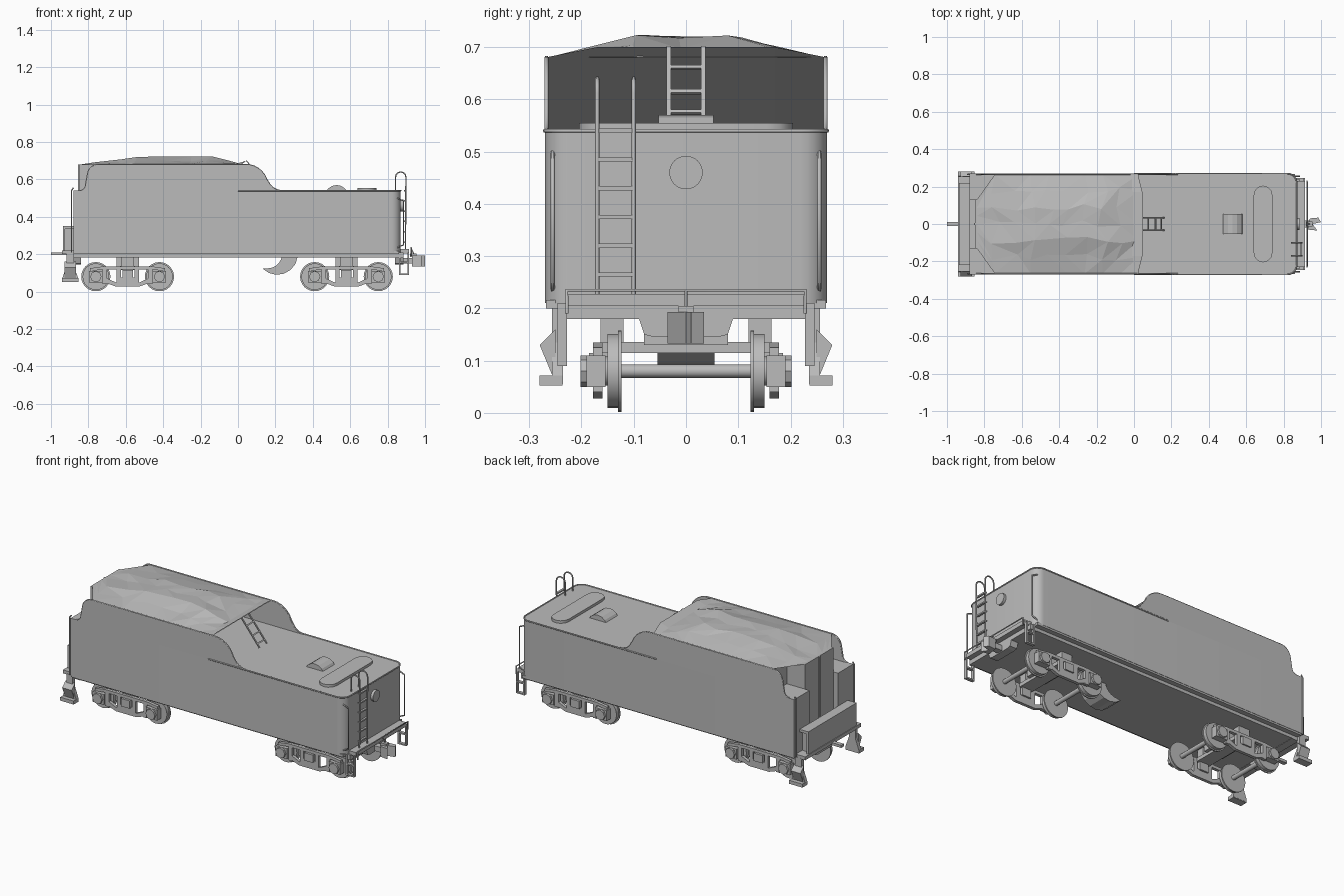
import bpy, bmesh, math, random
from mathutils import Vector

if "Cube" in bpy.data.objects:
    bpy.data.objects.remove(bpy.data.objects["Cube"])
random.seed(4)

# Main dimensions
SIDE, SILL, DECK, CREST = .27, .21, .54, .68
FRONT, REAR, GATE, BULKHEAD = -.88, .87, -.85, -.73
GATE_WIDTH, AXLE_HEIGHT, AXLE_OFFSET, WHEEL_RADIUS = .13, .08, .17, .078
SIDES = (-1, 1)

COLOUR = (.5, .5, .5, 1)
grey = bpy.data.materials.new("plain_grey")
grey.use_nodes = True
grey.diffuse_color = COLOUR
grey.node_tree.nodes["Principled BSDF"].inputs["Base Color"].default_value = COLOUR


def link(name, data):
    data.materials.append(grey)
    ob = bpy.data.objects.new(name, data)
    bpy.context.collection.objects.link(ob)
    return ob


def finish(name, bm):
    mesh = bpy.data.meshes.new(name)
    bm.to_mesh(mesh)
    bm.free()
    return link(name, mesh)


def prism(name, outline, span, axis='y', smooth=False):
    """Extrude a closed outline along one axis."""
    low, high = sorted(span)
    place = {'x': lambda a, b, t: (t, a, b),
             'y': lambda a, b, t: (a, t, b),
             'z': lambda a, b, t: (a, b, t)}[axis]
    bm = bmesh.new()
    face = bm.faces.new([bm.verts.new(place(a, b, low)) for a, b in outline])
    grown = bmesh.ops.extrude_face_region(bm, geom=[face])["geom"]
    moved = [v for v in grown if isinstance(v, bmesh.types.BMVert)]
    bmesh.ops.translate(bm, verts=moved, vec=Vector(place(0, 0, high - low)))
    bmesh.ops.recalc_face_normals(bm, faces=bm.faces)
    ob = finish(name, bm)
    if smooth:
        bpy.ops.object.select_all(action='DESELECT')
        ob.select_set(True)
        bpy.context.view_layer.objects.active = ob
        bpy.ops.object.shade_smooth_by_angle(angle=math.radians(35))
    return ob


def box(name, x, y, z):
    (left, right), (near, far) = x, y
    return prism(name, [(left, near), (right, near), (right, far), (left, far)], z, 'z')


def around(centre, half):
    return (centre - half, centre + half)


def both(half):
    return around(0, half)


def arc(x, y, radius, start, end, steps=6):
    angles = [math.radians(start + (end - start) * i / steps) for i in range(steps + 1)]
    return [(x + radius * math.cos(a), y + radius * math.sin(a)) for a in angles]


def disc(name, a, b, radius, span, axis='y', sides=24):
    outline = arc(a, b, radius, 0, 360, sides)[:-1]
    return prism(name, outline, span, axis, smooth=True)


def mirrored(half_outline):
    """Complete a half outline across the centre line."""
    return half_outline + [(-a, b) for a, b in reversed(half_outline)]


def tube(name, points, radius=.004):
    curve = bpy.data.curves.new(name, 'CURVE')
    curve.dimensions = '3D'
    curve.bevel_depth, curve.bevel_resolution = radius, 1
    curve.use_fill_caps = True
    spline = curve.splines.new('POLY')
    spline.points.add(len(points) - 1)
    for point, co in zip(spline.points, points):
        point.co = (*co, 1)
    return link(name, curve)


# Water tank with rounded rear corners and a recessed coal gate
rounded = arc(.82, -.22, .05, -90, 0) + arc(.82, .22, .05, 0, 90)
recess = [(FRONT, GATE_WIDTH), (GATE, GATE_WIDTH), (GATE, -GATE_WIDTH), (FRONT, -GATE_WIDTH)]
tank = [(FRONT, -SIDE)] + rounded + [(FRONT, SIDE)] + recess
prism("tank", tank, (SILL, DECK), 'z', smooth=True)
tube("tank_rim", [(x, y, DECK) for x, y in [(0, -SIDE)] + rounded + [(0, SIDE)]])

# Curved bunker side walls
crest = (arc(-.845, .57, .03, -90, -15) + arc(-.745, .62, .06, 165, 90)
         + arc(.04, .56, .12, 90, 20) + arc(.235, .62, .08, 205, 270))
for s in SIDES:
    prism("bunker_wall", crest, (s * .262, s * SIDE))
    tube("bunker_wall_bead", [(x, s * (SIDE - .003), z) for x, z in crest])

# Coal gate and front bulkhead
box("coal_gate", (GATE, BULKHEAD), both(GATE_WIDTH), (DECK, CREST))
box("coal_gate_post", around(GATE, .006), both(.006), (SILL, CREST))
box("front_bulkhead", around(BULKHEAD, .005), both(SIDE - .005), (DECK, CREST))

# Coal mound with uneven flat facets
bm = bmesh.new()
LENGTHWISE, ACROSS = 9, 6
grid = []
for i in range(LENGTHWISE + 1):
    row = []
    for j in range(ACROSS + 1):
        u, v = i / LENGTHWISE, 2 * j / ACROSS - 1
        x = -.84 + .865 * u
        y = v * (GATE_WIDTH if i == 0 else SIDE - .005)
        z = CREST + .043 * min(1, 3 * u, 5 * (1 - u)) * min(1, 1.5 * (1 - abs(v)))
        if 0 < i < LENGTHWISE and 0 < j < ACROSS:
            x += random.uniform(-.03, .03)
            y += random.uniform(-.02, .02)
            z -= random.uniform(0, .007)
        row.append(bm.verts.new((x, y, z)))
    grid.append(row)
for row, following in zip(grid, grid[1:]):
    for j in range(ACROSS):
        a, b, c, d = row[j], following[j], following[j + 1], row[j + 1]
        if random.random() < .5:
            a, b, c, d = b, c, d, a
        bm.faces.new((a, b, c))
        bm.faces.new((a, c, d))
finish("coal", bm)

# Overhanging slope sheet behind the coal
bm = bmesh.new()
lip = [(.02, -SIDE, CREST), (.045, -.17, .7), (.045, .17, .7), (.02, SIDE, CREST)]
edge = [bm.verts.new(p) for p in lip]
foot = [bm.verts.new((-.25, y, DECK)) for x, y, z in lip]
back = [bm.verts.new((-.02, y, CREST)) for x, y, z in lip]
for i in range(len(lip) - 1):
    bm.faces.new((edge[i + 1], edge[i], foot[i], foot[i + 1]))
    bm.faces.new((edge[i], edge[i + 1], back[i + 1], back[i]))
finish("slope_sheet", bm)

# Deck hatches and the short sloping ladder
capsule = arc(.69, .155, .05, 0, 180) + arc(.69, -.155, .05, 180, 360)
prism("water_hatch", capsule, (DECK, DECK + .015), 'z', smooth=True)
prism("round_hatch", arc(.527, .507, .063, 0, 180, 8), both(.053))
parts = [box("deck_ladder_rail", (0, .185), around(s * .033, .004), both(.003)) for s in SIDES]
parts += [box("deck_ladder_rung", around(x, .004), both(.033), both(.003)) for x in (.05, .11, .16)]
for part in parts:
    part.location = (.045, 0, .7)
    part.rotation_euler.y = math.radians(51)

# Rear ladder with hooked rails, and the lamp
LADDER, RUNG_GAP = (-.17, -.1), .055
for y in LADDER:
    hook = [(.895, SILL)] + arc(REAR, .612, .028, 0, 180) + [(.842, DECK)]
    tube("rear_ladder_rail", [(x, y, z) for x, z in hook])
for i in range(6):
    box("rear_ladder_rung", around(.893, .006), LADDER, around(.265 + i * RUNG_GAP, .004))
disc("rear_lamp", 0, .46, .032, (REAR - .01, REAR + .015), 'x')

# Grab rails and uncoupling lever
for s in SIDES:
    bow = [(REAR - .02, .5), (REAR + .015, .485), (REAR + .015, .25), (REAR - .02, .235)]
    tube("rear_grab_rail", [(x, s * .255, z) for x, z in bow])
    rail = [(FRONT, .555), (FRONT - .01, DECK), (FRONT - .01, SILL)]
    tube("front_grab_rail", [(x, s * .265, z) for x, z in rail])
lever = mirrored([(-.228, .19), (-.228, .235)])
tube("uncoupling_lever", [(.925, y, z) for y, z in lever])
tube("lever_chain", [(.925, 0, .235), (.945, 0, .19)], .003)

# Underframe, sill, platforms and shaped end beams
box("underframe", both(REAR), both(.24), (.182, SILL))
box("sill", (FRONT, .86), both(SIDE - .002), (.2, SILL + .006))
box("rear_platform", (.86, .915), both(.23), (.205, .228))
box("front_platform", (-.94, FRONT), both(.255), (.2, .22))
beam = mirrored([(-.24, SILL), (-.24, .18), (-.09, .18), (-.08, .15), (-.06, .145)])
for s in SIDES:
    prism("end_beam", beam, (s * .84, s * .885), 'x')
    box("apron_bracket", (-.93, FRONT), around(s * .19, .006), (.22, .34))
box("front_apron", around(-.93, .006), both(.22), (.22, .35))
box("apron_shelf", (-.93, FRONT), both(.22), (.335, .35))

# Coupler and drawbar
box("coupler_shank", (.86, .95), both(.018), (.15, .18))
jaw = [(.93, -.03), (.98, -.035), (.955, 0), (1, .01), (.985, .034), (.94, .03)]
prism("coupler_jaw", jaw, (.133, .193), 'z')
box("coupler_lock", (.92, .955), both(.014), (.185, .205))
box("drawbar", (-1, GATE), both(.012), (.195, SILL))

# Corner steps
leg = mirrored([(.02, .205), (.02, .135), (.043, .07), (.043, .055)])
cheek = [(.25, .16), (.28, .13), (.256, .072), (.25, .072)]
STEP, HANGER = -.897, .887
for s in SIDES:
    prism("front_step_leg", [(STEP + x, z) for x, z in leg], (s * .235, s * .256))
    box("front_step_tread", around(STEP, .043), around(s * .258, .022), (.052, .072))
    prism("front_step_cheek", [(s * y, z) for y, z in cheek], around(STEP, .03), 'x')
    strap = around(s * .237, .009)
    for x in around(HANGER, .023):
        box("rear_step_hanger", around(x, .004), strap, (.09, SILL))
    for z in (.094, .156):
        box("rear_step_tread", around(HANGER, .027), strap, around(z, .004))

# Curved water scoop
scoop = arc(.21, .2, .11, 225, 353) + arc(.16, .2, .075, 350, 275)
prism("water_scoop", scoop, both(.055))

# Trucks
upper_bar = mirrored([(0, .118), (-.13, .118), (-.2, .11), (-.2, .125), (-.13, .135), (0, .135)][1:5])
lower_bar = mirrored([(-.065, .05), (-.12, .075), (-.15, .075), (-.14, .055), (-.065, .028)])
for centre in (-.59, .58):
    box("truck_bolster", around(centre, .04), both(.16), (.115, .136))
    box("truck_pivot", around(centre, .06), both(.08), (.13, .185))
    for x in around(centre, AXLE_OFFSET):
        disc("axle", x, AXLE_HEIGHT, .013, both(GATE_WIDTH), sides=12)
        for s in SIDES:
            disc("wheel_flange", x, AXLE_HEIGHT, WHEEL_RADIUS, (s * .123, s * .13))
            disc("wheel_tread", x, AXLE_HEIGHT, WHEEL_RADIUS - .007, (s * .13, s * .15))
            disc("wheel_hub", x, AXLE_HEIGHT, .028, (s * .15, s * .158), sides=16)
            box("journal_box", around(x, .036), around(s * .172, .018), around(AXLE_HEIGHT, .03))
            disc("journal_lid", x, AXLE_HEIGHT, .03, (s * .19, s * .202), sides=8)
    # Side frame bars, columns and springs
    for s in SIDES:
        depth = around(s * .169, .009)
        for bar in (upper_bar, lower_bar):
            prism("side_bar", [(centre + x, z) for x, z in bar], depth)
        for offset in (.048, .122):
            for x in around(centre, offset):
                box("side_column", around(x, .012), depth, (.04, .13))
        box("spring_seat", around(centre, .04), depth, (.04, .075))
        box("spring_block", around(centre, .028), around(s * .168, .018), (.07, .115))
        box("side_bearing", around(centre, .034), around(s * .142, .022), (.13, .185))
